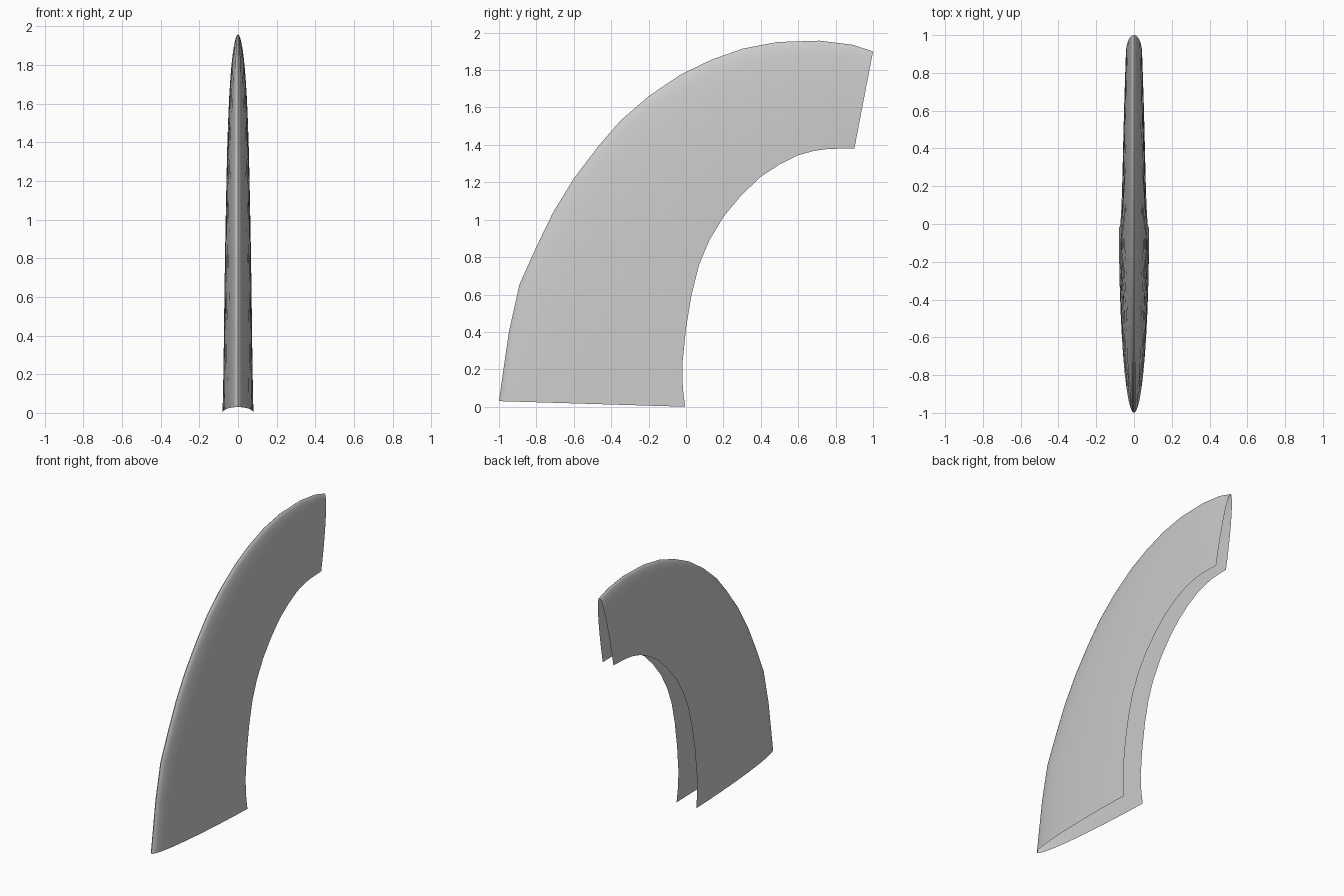
import bpy, math

if "Cube" in bpy.data.objects:
    bpy.data.objects.remove(bpy.data.objects["Cube"])

# Side profile (y, z): crown of the guard and its open inner rim, paired by station
crown = [(-1, .03), (-.947, .40), (-.89, .655), (-.80, .855), (-.71, 1.04), (-.60, 1.22),
         (-.467, 1.395), (-.35, 1.53), (-.20, 1.66), (-.03, 1.775), (.135, 1.855),
         (.305, 1.915), (.49, 1.95), (.715, 1.957), (.89, 1.935), (1, 1.90)]
rim = [(-.005, 0), (-.017, .10), (-.02, .22), (0, .42), (.03, .60), (.07, .76),
       (.125, .89), (.20, 1.015), (.295, 1.13), (.40, 1.23), (.50, 1.295),
       (.60, 1.345), (.68, 1.367), (.755, 1.378), (.83, 1.38), (.90, 1.38)]
BASE_HALF, TIP_HALF, SEG = .08, .043, 24

# Half-ellipse cross-sections, tapering from base to tip
verts, faces = [], []
for i, ((cy, cz), (ry, rz)) in enumerate(zip(crown, rim)):
    half = BASE_HALF + (TIP_HALF - BASE_HALF) * i / (len(crown) - 1)
    for j in range(SEG + 1):
        a = -math.pi / 2 + math.pi * j / SEG
        u = 1 - math.cos(a)
        verts.append((half * math.sin(a), cy + (ry - cy) * u, cz + (rz - cz) * u))

# Skin neighbouring sections, leaving the rim and both ends open
row = SEG + 1
for i in range(len(crown) - 1):
    for j in range(SEG):
        k = i * row + j
        faces.append((k, k + 1, k + row + 1, k + row))

mesh = bpy.data.meshes.new("curved_guard")
mesh.from_pydata(verts, [], faces)
guard = bpy.data.objects.new("curved_guard", mesh)
bpy.context.collection.objects.link(guard)
bpy.context.view_layer.objects.active = guard
guard.select_set(True)
bpy.ops.object.shade_smooth_by_angle(angle=math.radians(40))
